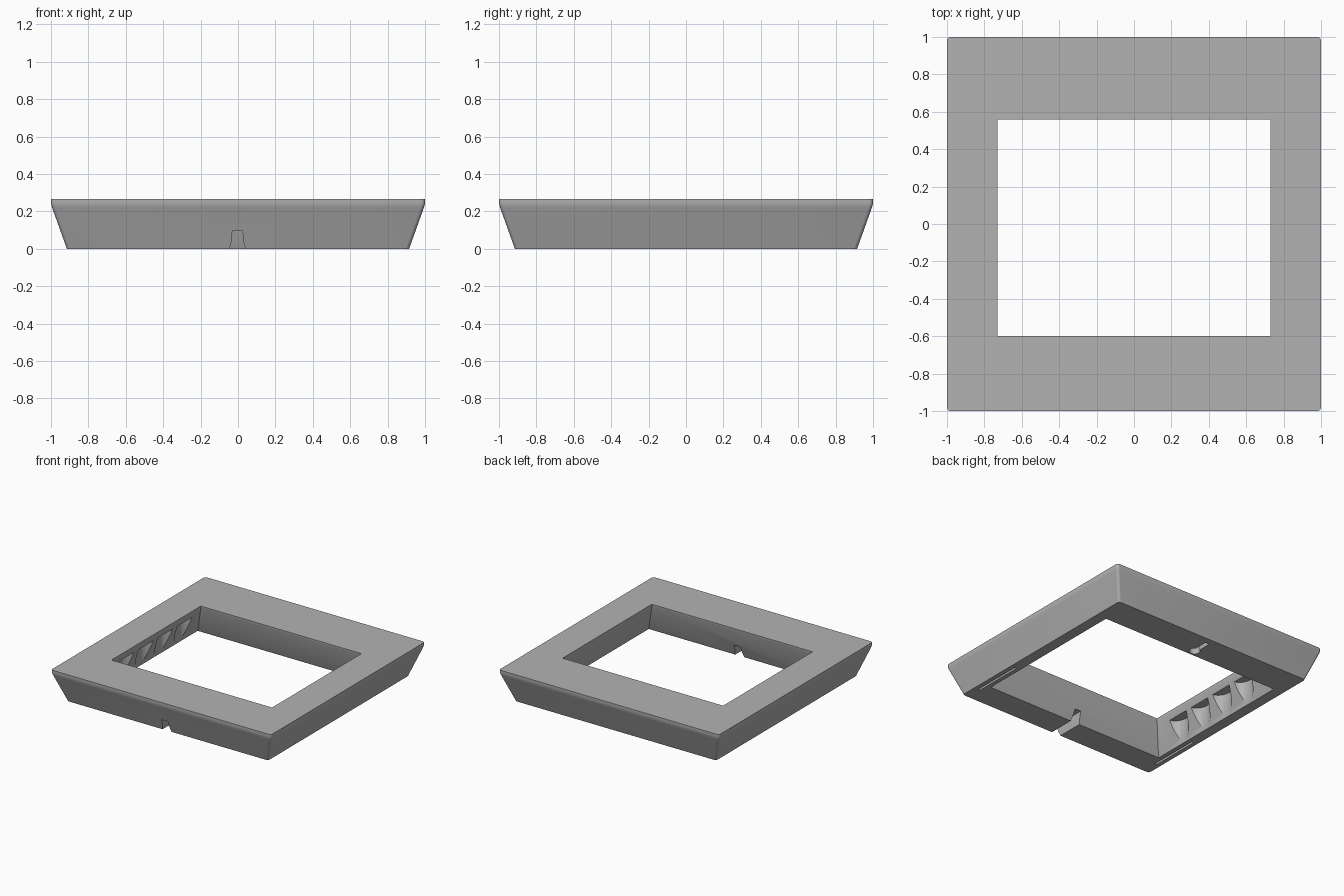
import bpy
import bmesh
from math import cos, sin, pi

if "Cube" in bpy.data.objects:
    bpy.data.objects.remove(bpy.data.objects["Cube"], do_unlink=True)

# Single grey plastic colour
grey = bpy.data.materials.new("mid_grey")
grey.use_nodes = True
grey.diffuse_color = (0.45, 0.45, 0.45, 1)
grey.node_tree.nodes["Principled BSDF"].inputs["Base Color"].default_value = (0.45, 0.45, 0.45, 1)


def loft(name, rings):
    """Closed solid through rings of 3D points of equal length."""
    bm = bmesh.new()
    loops = [[bm.verts.new(p) for p in ring] for ring in rings]
    n = len(loops[0])
    for a, b in zip(loops, loops[1:]):
        for i in range(n):
            j = (i + 1) % n
            bm.faces.new((a[i], a[j], b[j], b[i]))
    bm.faces.new(loops[0][::-1])
    bm.faces.new(loops[-1])
    bmesh.ops.recalc_face_normals(bm, faces=bm.faces)
    mesh = bpy.data.meshes.new(name)
    bm.to_mesh(mesh)
    bm.free()
    mesh.materials.append(grey)
    obj = bpy.data.objects.new(name, mesh)
    bpy.context.collection.objects.link(obj)
    return obj


def rounded_square(half, radius, z, steps=6):
    pts = []
    for k in range(4):
        sx, sy = ((1, 1), (-1, 1), (-1, -1), (1, -1))[k]
        for i in range(steps + 1):
            a = (k + i / steps) * pi / 2
            pts.append((sx * (half - radius) + radius * cos(a),
                        sy * (half - radius) + radius * sin(a), z))
    return pts


def rectangle(x0, x1, y0, y1, z):
    return [(x0, y0, z), (x1, y0, z), (x1, y1, z), (x0, y1, z)]


def box(name, x0, x1, y0, y1, z0, z1):
    return loft(name, [rectangle(x0, x1, y0, y1, z) for z in (z0, z1)])


def cylinder(name, x, y, r, z0, z1, n=48):
    return loft(name, [[(x + r * cos(2 * pi * i / n), y + r * sin(2 * pi * i / n), z)
                        for i in range(n)] for z in (z0, z1)])


# Frame body: sloping sides that round into a vertical rim
profile = [(0.915, 0), (0.985, 0.195), (0.992, 0.215), (0.997, 0.229), (1, 0.244), (1, 0.265)]
frame = loft("frame", [rounded_square(h, 0.02, z) for h, z in profile])

cutters = []

# Central opening, widening downward below a thin lip
opening = [(-0.012, 0.1), (0, 0.095), (0.25, 0), (0.28, 0)]
cutters.append(loft("opening_cutter", [
    rectangle(-0.73 - d, 0.73 + d, -0.6 - d, 0.56 + d, z) for z, d in opening]))

# Scalloped finger recesses in one inner wall
for i in range(4):
    cutters.append(cylinder("scallop_cutter", -0.722, (i - 1.5) * 0.252, 0.1, -0.02, 0.2))

# Cable notch through the front bar, flared at the bottom
notch = [(-0.046, -0.01), (-0.044, 0.005), (-0.036, 0.035), (-0.03, 0.095),
         (0.024, 0.095), (0.03, 0.035), (0.038, 0.005), (0.04, -0.01)]
cutters.append(loft("notch_cutter", [[(x, y, z) for x, z in notch] for y in (-1.1, -0.5)]))

# Blind keyhole under the back bar
cutters.append(cylinder("keyhole_cutter", 0, 0.71, 0.042, -0.02, 0.08))
cutters.append(box("keyhole_slot_cutter", -0.018, 0.018, 0.71, 0.86, -0.02, 0.078))

# Thin slots under the side bars
for s in (-1, 1):
    cutters.append(box("side_slot_cutter", s * 0.87 - 0.009, s * 0.87 + 0.009,
                       -0.79, -0.35, -0.02, 0.05))

# Cut everything and remove the cutters
bpy.ops.object.select_all(action='DESELECT')
bpy.context.view_layer.objects.active = frame
frame.select_set(True)
for cutter in cutters:
    mod = frame.modifiers.new("cut", 'BOOLEAN')
    mod.operation = 'DIFFERENCE'
    mod.solver = 'EXACT'
    mod.object = cutter
    bpy.ops.object.modifier_apply(modifier=mod.name)
    bpy.data.objects.remove(cutter, do_unlink=True)

bpy.ops.object.shade_smooth_by_angle(angle=0.5)
